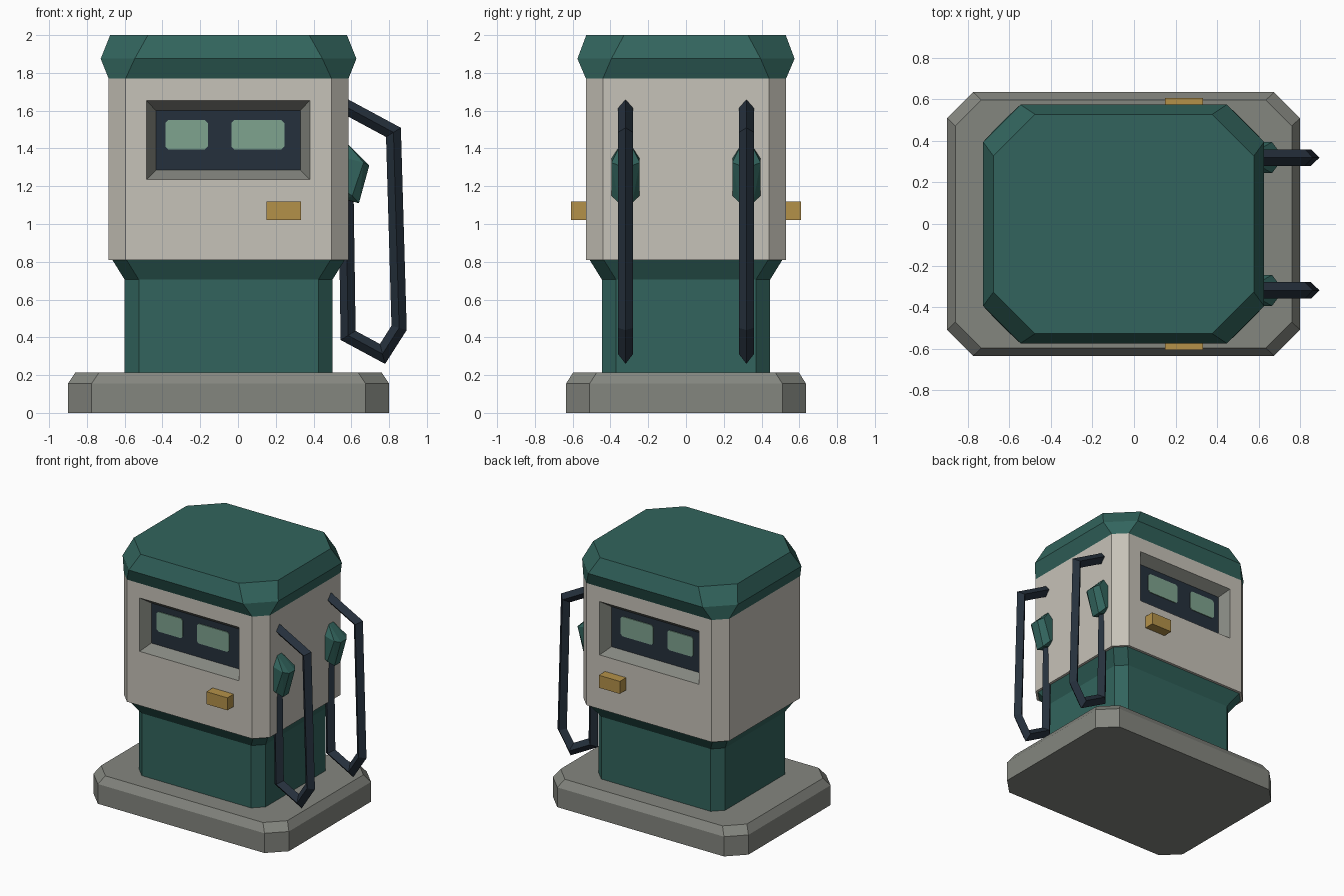
import bpy, bmesh
from mathutils import Vector

if "Cube" in bpy.data.objects:
    bpy.data.objects.remove(bpy.data.objects["Cube"])


def material(name, rgb):
    lin = [((c / 255 + 0.055) / 1.055) ** 2.4 for c in rgb]
    m = bpy.data.materials.new(name)
    m.diffuse_color = (*lin, 1)
    m.use_nodes = True
    m.node_tree.nodes["Principled BSDF"].inputs["Base Color"].default_value = m.diffuse_color
    return m


GREEN = material("deep green", (50, 100, 93))
CREAM = material("cream panel", (198, 194, 184))
GREY = material("concrete grey", (132, 134, 127))
DARK = material("dark navy", (37, 48, 60))
PANE = material("pale green display", (126, 163, 143))
GOLD = material("brass", (180, 145, 73))
CX = -0.05  # centre of the main housing


def finish(bm, name, *mats):
    bmesh.ops.recalc_face_normals(bm, faces=bm.faces[:])
    me = bpy.data.meshes.new(name)
    bm.to_mesh(me)
    bm.free()
    for m in mats:
        me.materials.append(m)
    ob = bpy.data.objects.new(name, me)
    bpy.context.collection.objects.link(ob)
    return ob


def octagon(hx, hy, c):
    """Rectangle outline with cut corners."""
    return [(hx, hy - c), (hx - c, hy), (c - hx, hy), (-hx, hy - c),
            (-hx, c - hy), (c - hx, -hy), (hx - c, -hy), (hx, c - hy)]


def loft(rings):
    """Closed skin through equal-length rings of 3D points."""
    bm = bmesh.new()
    vs = [[bm.verts.new(p) for p in r] for r in rings]
    n = len(vs[0])
    for a, b in zip(vs, vs[1:]):
        for i in range(n):
            j = (i + 1) % n
            bm.faces.new((a[i], a[j], b[j], b[i]))
    bm.faces.new(vs[0])
    bm.faces.new(vs[-1])
    return bm


def tier(levels):
    """Stacked octagons: (z, half x, half y, corner cut)."""
    return loft([[(CX + x, y, z) for x, y in octagon(hx, hy, c)]
                 for z, hx, hy, c in levels])


# Plinth, pedestal and roof
finish(tier([(0, .85, .635, .125), (.155, .85, .635, .125),
             (.215, .81, .597, .125)]), "plinth", GREY)
finish(tier([(.215, .55, .445, .075), (.705, .55, .445, .075),
             (.81, .615, .51, .075)]), "pedestal", GREEN)
finish(tier([(1.77, .635, .53, .09), (1.875, .677, .575, .18),
             (2.0, .627, .528, .2)]), "roof", GREEN)

# Housing with a sloped display recess in front and back
HY, DEPTH = .53, .075
bm = tier([(.81, .635, HY, .09), (1.77, .635, HY, .09)])
bm.normal_update()
for s in (-1, 1):
    wall = next(f for f in bm.faces if f.normal.y * s > .9)
    x0, x1 = CX - .545, CX + .545

    def rect(a, b, lo, hi, y):
        return [(a, y, lo), (b, y, lo), (b, y, hi), (a, y, hi)]

    edge = [min(wall.verts, key=lambda v: (v.co - Vector(p)).length)
            for p in rect(x0, x1, .81, 1.77, s * HY)]
    outer = [bm.verts.new(p) for p in rect(-.485, .38, 1.235, 1.655, s * HY)]
    inner = [bm.verts.new(p)
             for p in rect(-.435, .33, 1.285, 1.60, s * (HY - DEPTH))]
    bmesh.ops.delete(bm, geom=[wall], context='FACES_ONLY')
    for a, b, idx in ((edge, outer, 0), (outer, inner, 1)):
        for i in range(4):
            j = (i + 1) % 4
            bm.faces.new((a[i], a[j], b[j], b[i])).material_index = idx
    bm.faces.new(inner).material_index = 2
finish(bm, "housing", CREAM, GREY, DARK)


def plate(name, x0, x1, z0, z1, ya, yb, cut, mat):
    cx, cz = (x0 + x1) / 2, (z0 + z1) / 2
    pts = octagon((x1 - x0) / 2, (z1 - z0) / 2, cut)
    finish(loft([[(cx + u, y, cz + v) for u, v in pts] for y in (ya, yb)]),
           name, mat)


def box(name, lo, hi, mat):
    bm = bmesh.new()
    bmesh.ops.create_cube(bm, size=1)
    for v in bm.verts:
        v.co = [(a + b) / 2 + t * (b - a) for a, b, t in zip(lo, hi, v.co)]
    finish(bm, name, mat)


# Display panes and card slot boxes, same on both faces
for s, side in ((-1, "front"), (1, "back")):
    ya, yb = s * (HY - DEPTH - .002), s * (HY - DEPTH + .006)
    plate(side + "_small_display", -.385, -.16, 1.395, 1.55, ya, yb, .015, PANE)
    plate(side + "_large_display", -.035, .245, 1.395, 1.55, ya, yb, .015, PANE)
    ys = sorted((s * .50, s * .608))
    box(side + "_card_slot", (.15, ys[0], 1.02), (.333, ys[1], 1.118), GOLD)


def hose(name, y, path, r):
    """Diamond-section tube with mitred bends in the xz plane."""
    pts = [Vector(p) for p in path]
    rings = []
    for i, p in enumerate(pts):
        d0 = (p - pts[max(i - 1, 0)]).normalized()
        d1 = (pts[min(i + 1, len(pts) - 1)] - p).normalized()
        d0, d1 = (d0 if i else d1), (d1 if i < len(pts) - 1 else d0)
        t = (d0 + d1).normalized()
        n = Vector((-t.y, t.x)) * (r / t.dot(d0))
        rings.append([(p.x + n.x, y, p.y + n.y), (p.x, y + r, p.y),
                      (p.x - n.x, y, p.y - n.y), (p.x, y - r, p.y)])
    finish(loft(rings), name, DARK)


# Hoses and nozzles on the right-hand side
HOSE = [(.55, 1.632), (.823, 1.485), (.853, .45), (.765, .312),
        (.583, .41), (.572, 1.16)]
NOZZLE = [(.695, 1.31, .035), (.64, 1.11, .035), (.665, 1.325, .075),
          (.605, 1.15, .075), (.57, 1.435, .02), (.57, 1.35, .075),
          (.57, 1.17, .075), (.57, 1.13, .035)]
for y, side in ((-.32, "front"), (.32, "back")):
    hose(side + "_hose", y, HOSE, .04)
    bm = bmesh.new()
    for x, z, w in NOZZLE:
        for k in (-1, 1):
            bm.verts.new((x, y + k * w, z))
    bmesh.ops.convex_hull(bm, input=bm.verts[:])
    bmesh.ops.dissolve_limit(bm, angle_limit=.03, verts=bm.verts[:],
                             edges=bm.edges[:])
    finish(bm, side + "_nozzle", GREEN)
